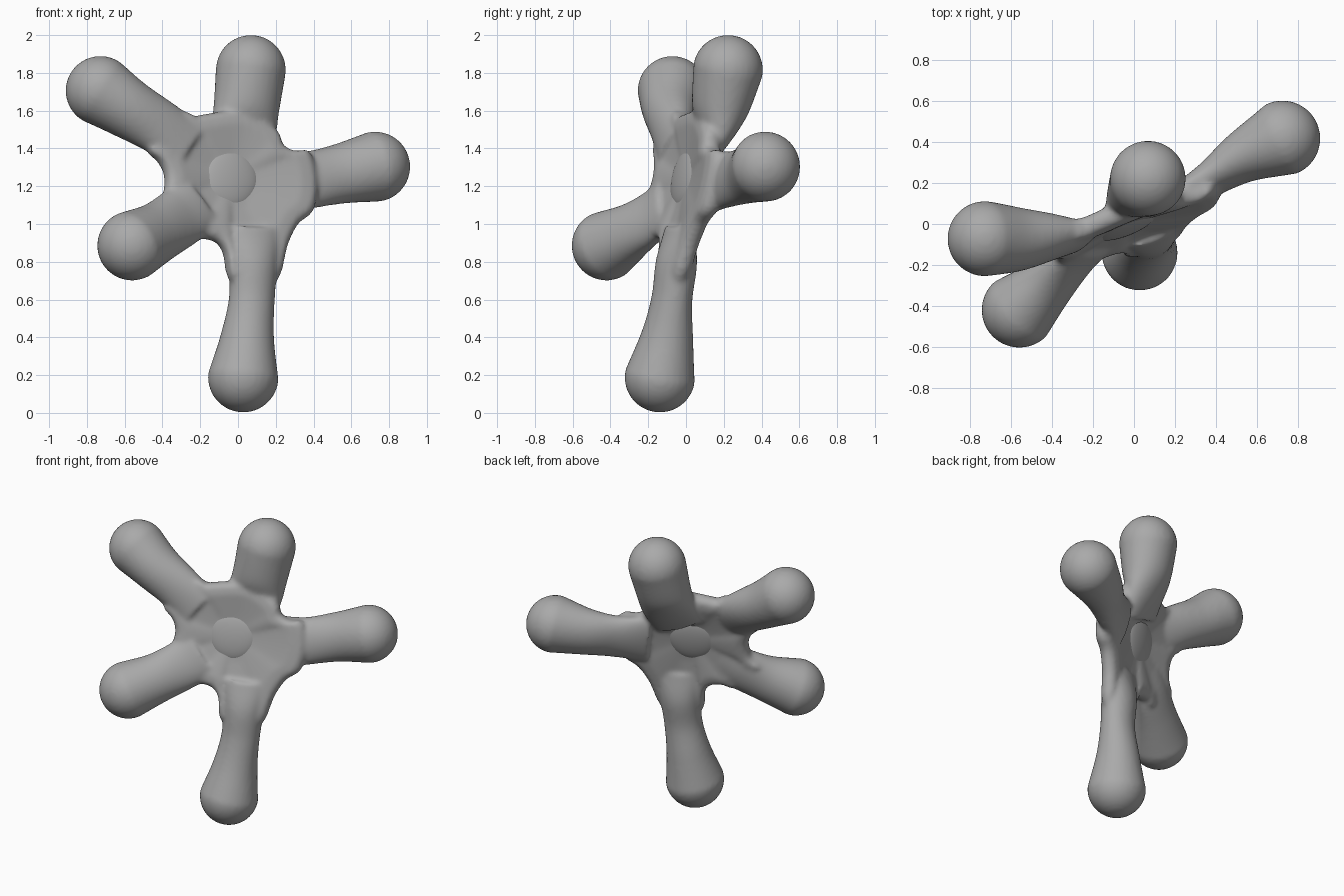
import bpy, bmesh, math
from mathutils import Vector, Matrix

if "Cube" in bpy.data.objects:
    bpy.data.objects.remove(bpy.data.objects["Cube"])

N = Vector((0.40, -1.0, 0.23)).normalized()   # facing of the flat middle
CENTRE = Vector((-0.04, -0.005, 1.245))

grey = bpy.data.materials.new("grey")
grey.diffuse_color = (0.40, 0.40, 0.40, 1)
grey.use_nodes = True
grey.node_tree.nodes["Principled BSDF"].inputs["Base Color"].default_value = grey.diffuse_color


def on_plane(x, z):
    return Vector((x, CENTRE.y + 0.40 * (x - CENTRE.x) + 0.23 * (z - CENTRE.z), z))


def spline(keys, steps):
    """Catmull-Rom curve through the keys."""
    k = [Vector(v) for v in keys]
    k = [k[0] * 2 - k[1]] + k + [k[-1] * 2 - k[-2]]
    out = []
    for i in range(1, len(k) - 2):
        a, b, c, d = k[i - 1:i + 3]
        for j in range(steps):
            t = j / steps
            out.append((b * 2 + (c - a) * t + (a * 2 - b * 5 + c * 4 - d) * t * t
                        + (b * 3 - a - c * 3 + d) * t ** 3) * 0.5)
    return out + [k[-2]]


def skin(bm, rings):
    """Join equal rings of points into a closed skin."""
    rows = [[bm.verts.new(p) for p in r] for r in rings]
    n = len(rows[0])
    for a, b in zip(rows, rows[1:]):
        for i in range(n):
            bm.faces.new((a[i], a[(i + 1) % n], b[(i + 1) % n], b[i]))
    bm.faces.new(rows[0][::-1])
    bm.faces.new(rows[-1])


def add_arm(bm, keys, sides=28):
    pts = spline(keys, 8)
    pos = [Vector(p[:3]) for p in pts]
    rings = []

    def ring(c, t, w, h):
        up = (N - t * N.dot(t)).normalized()
        side = t.cross(up)
        rings.append([c + side * w * math.cos(a) + up * h * math.sin(a)
                      for a in (2 * math.pi * i / sides for i in range(sides))])
    for i, p in enumerate(pts):
        t = (pos[min(i + 1, len(pos) - 1)] - pos[max(i - 1, 0)]).normalized()
        ring(pos[i], t, p[3], p[4])
    for j in range(1, 10):                      # round tip
        a = j / 9.2 * math.pi / 2
        r = pts[-1][3]
        ring(pos[-1] + t * r * math.sin(a), t, r * math.cos(a), pts[-1][4] * math.cos(a))
    skin(bm, rings)


# arm keys: x, y, z, half width, half thickness
ARMS = [
    [(-.25, -.07, 1.40, .15, .05), (-.42, -.068, 1.515, .15, .115),
     (-.58, -.075, 1.61, .16, .16), (-.728, -.072, 1.705, .185, .185)],
    [(.0, .06, 1.36, .17, .05), (.03, .14, 1.5, .18, .10),
     (.045, .18, 1.62, .178, .15), (.068, .222, 1.815, .186, .186)],
    [(.2, .12, 1.22, .18, .05), (.38, .225, 1.235, .155, .085),
     (.54, .33, 1.265, .16, .13), (.725, .418, 1.303, .187, .187)],
    [(.08, -.03, .98, .16, .06), (.08, -.05, .8, .135, .105), (.073, -.075, .6, .124, .107),
     (.05, -.1, .4, .143, .14), (.028, -.138, .19, .188, .188)],
    [(-.2, -.11, 1.12, .16, .05), (-.3, -.18, 1.04, .16, .085),
     (-.42, -.29, .96, .16, .13), (-.56, -.42, .886, .186, .186)],
]

# edge of the web between the arms (x, z)
WEB = [(-.235, 1.57), (-.16, 1.585), (.03, 1.6), (.20, 1.5), (.235, 1.42), (.3, 1.385),
       (.38, 1.38), (.42, 1.23), (.4, 1.07), (.32, 1.0), (.26, .88), (.21, .7), (.08, .68),
       (-.04, .7), (-.07, .84), (-.12, .905), (-.2, .92), (-.27, .9), (-.37, 1.0),
       (-.46, 1.08), (-.40, 1.15), (-.388, 1.25), (-.42, 1.33), (-.48, 1.4),
       (-.42, 1.51), (-.32, 1.6)]

bm = bmesh.new()
for keys in ARMS:
    add_arm(bm, keys)

# web: thin in the middle, fuller towards its rounded rim
PROFILE = [(.08, .018), (.28, .021), (.42, .03), (.6, .042), (.78, .054), (.92, .05), (.98, .03)]
edge = spline(WEB + WEB[:1], 3)[:-1]
rows = [(f, h) for f, h in PROFILE] + [(1, 0)] + [(f, -h) for f, h in reversed(PROFILE)]
skin(bm, [[CENTRE + (on_plane(*e) - CENTRE) * f + N * h for e in edge] for f, h in rows])
bmesh.ops.recalc_face_normals(bm, faces=bm.faces)

me = bpy.data.meshes.new("body")
bm.to_mesh(me)
bm.free()
body = bpy.data.objects.new("body", me)
bpy.context.collection.objects.link(body)
me.materials.append(grey)
rm = body.modifiers.new("fuse", 'REMESH')
rm.mode = 'VOXEL'
rm.voxel_size = 0.013
rm.use_smooth_shade = True
sm = body.modifiers.new("soften", 'SMOOTH')
sm.factor = 0.5
sm.iterations = 10

# lens-shaped core showing on both sides of the middle
me = bpy.data.meshes.new("core")
bm = bmesh.new()
bmesh.ops.create_uvsphere(bm, u_segments=48, v_segments=24, radius=1)
bmesh.ops.transform(bm, verts=bm.verts, matrix=Matrix.Translation(CENTRE)
                    @ N.to_track_quat('Z', 'Y').to_matrix().to_4x4()
                    @ Matrix.Diagonal((.16, .16, .042, 1)))
for f in bm.faces:
    f.smooth = True
bm.to_mesh(me)
bm.free()
core = bpy.data.objects.new("core", me)
bpy.context.collection.objects.link(core)
me.materials.append(grey)
